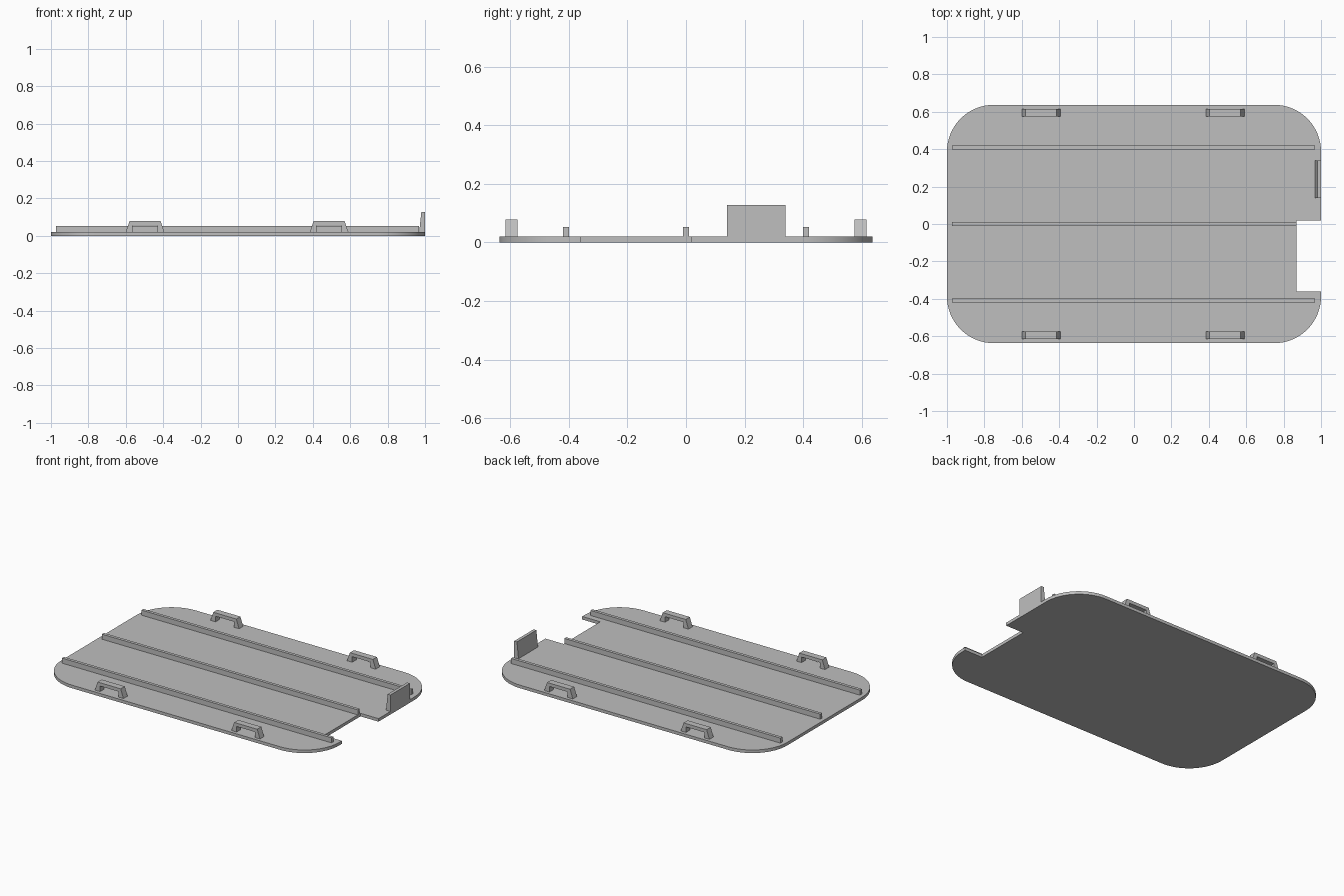
import bpy, bmesh, math
from mathutils import Vector

cube = bpy.data.objects.get("Cube")
if cube:
    bpy.data.objects.remove(cube, do_unlink=True)

grey = bpy.data.materials.new("plain grey")
grey.use_nodes = True
colour = (0.52, 0.52, 0.52, 1)
grey.diffuse_color = colour
grey.node_tree.nodes["Principled BSDF"].inputs["Base Color"].default_value = colour


def extrude(name, points, offset):
    """Closed solid made by sweeping a flat outline along an offset."""
    bm = bmesh.new()
    face = bm.faces.new([bm.verts.new(p) for p in points])
    swept = bmesh.ops.extrude_face_region(bm, geom=[face])["geom"]
    moved = [v for v in swept if isinstance(v, bmesh.types.BMVert)]
    bmesh.ops.translate(bm, verts=moved, vec=Vector(offset))
    bmesh.ops.recalc_face_normals(bm, faces=bm.faces)
    mesh = bpy.data.meshes.new(name)
    bm.to_mesh(mesh)
    bm.free()
    mesh.materials.append(grey)
    obj = bpy.data.objects.new(name, mesh)
    bpy.context.collection.objects.link(obj)
    return obj


def profile(name, xz, y0, y1):
    """Side profile in x and z, swept from y0 to y1."""
    return extrude(name, [(x, y0, z) for x, z in xz], (0, y1 - y0, 0))


TOP = 0.02
HALF_Y = 0.637
RADIUS = 0.25
STEPS = 16

# Base plate: rounded rectangle with a notch in the left edge
outline = []
for i, (sx, sy) in enumerate([(1, 1), (-1, 1), (-1, -1), (1, -1)]):
    for k in range(STEPS + 1):
        a = math.pi / 2 * (i + k / STEPS)
        outline.append((sx * (1 - RADIUS) + RADIUS * math.cos(a),
                        sy * (HALF_Y - RADIUS) + RADIUS * math.sin(a), 0))
outline += [(1, -0.36, 0), (0.87, -0.36, 0), (0.87, 0.018, 0), (1, 0.018, 0)]
plate = extrude("base_plate", outline, (0, 0, TOP))
bpy.context.view_layer.objects.active = plate
plate.select_set(True)
bpy.ops.object.shade_smooth_by_angle(angle=math.radians(30))
plate.select_set(False)

# Long stiffening ribs, the middle one stopping at the notch
for name, y, end in [("front_rib", -0.409, 0.967), ("middle_rib", 0, 0.87),
                     ("back_rib", 0.409, 0.967)]:
    profile(name, [(-0.974, TOP), (end, TOP), (end, 0.053), (-0.974, 0.053)],
            y - 0.01, y + 0.01)

# Bridge-shaped clips along the front and back edges
half = [(0.103, TOP), (0.083, 0.078)]
inner = [(0.066, 0.056), (0.066, TOP)]
for side, y in [("front", -0.595), ("back", 0.595)]:
    for end, x in [("right", -0.497), ("left", 0.487)]:
        outer = half + [(-px, z) for px, z in reversed(half)]
        opening = [(-px, z) for px, z in reversed(inner)] + inner
        profile(f"{side}_{end}_clip", [(x + px, z) for px, z in outer + opening],
                y - 0.021, y + 0.021)

# Upright tab with a sloping inner face
profile("end_tab", [(0.969, TOP), (1, TOP), (1, 0.127), (0.98, 0.127)], 0.14, 0.34)
